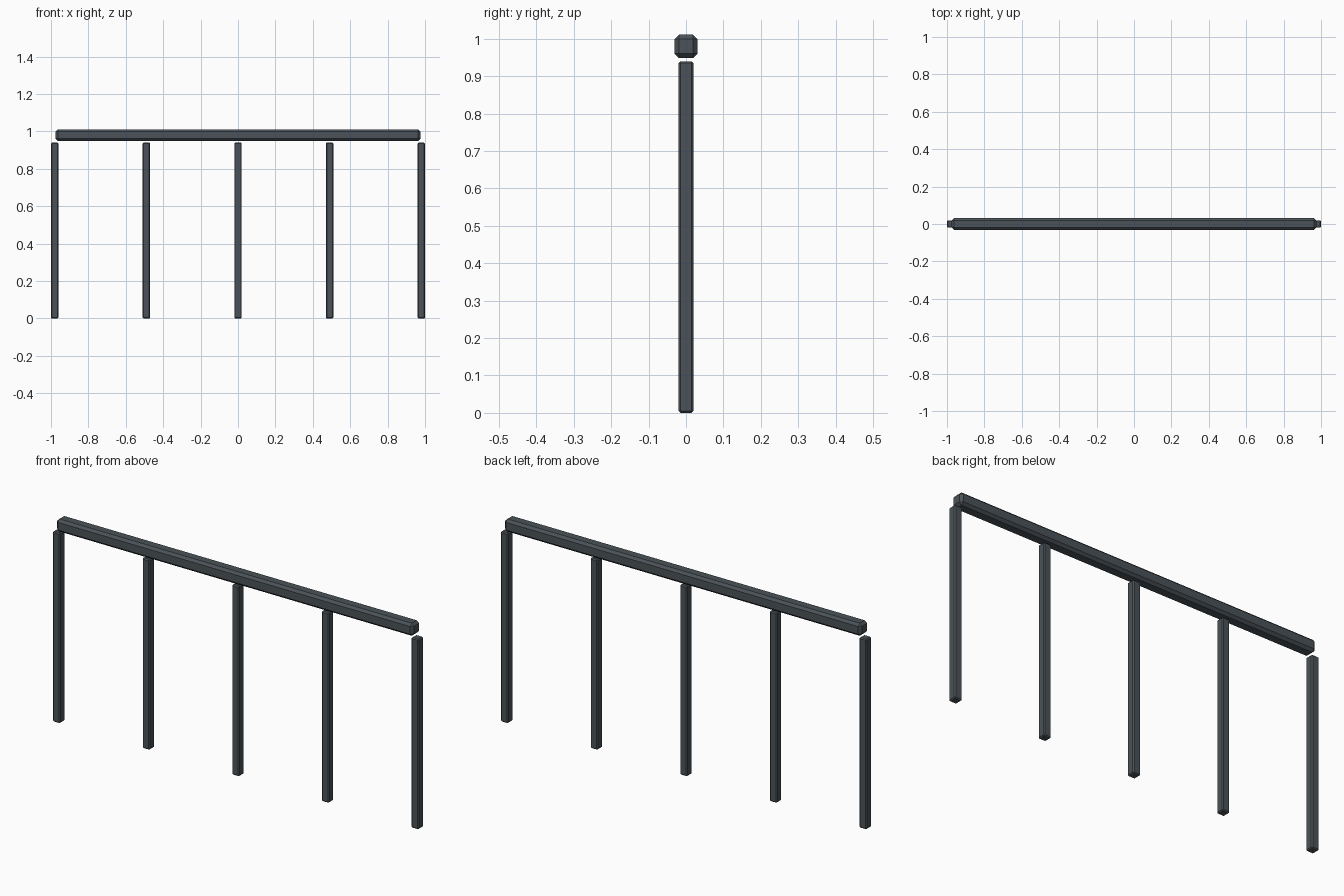
import bpy
import bmesh
from mathutils import Matrix, Vector

cube = bpy.data.objects.get("Cube")
if cube:
    bpy.data.objects.remove(cube, do_unlink=True)

# Dark painted metal
metal = bpy.data.materials.new("dark slate metal")
metal.use_nodes = True
colour = (0.07, 0.086, 0.098, 1)
metal.diffuse_color = colour
metal.node_tree.nodes["Principled BSDF"].inputs["Base Color"].default_value = colour


def chamfered_bar(name, centre, size, chamfer):
    """Box with flat chamfers along all edges."""
    bm = bmesh.new()
    bmesh.ops.create_cube(bm, size=1, matrix=Matrix.Diagonal(Vector(size)).to_4x4())
    bmesh.ops.bevel(bm, geom=bm.edges[:], offset=chamfer, segments=1,
                    profile=0.5, affect='EDGES')
    mesh = bpy.data.meshes.new(name)
    bm.to_mesh(mesh)
    bm.free()
    mesh.materials.append(metal)
    obj = bpy.data.objects.new(name, mesh)
    obj.location = centre
    bpy.context.collection.objects.link(obj)
    return obj


# Five evenly spaced posts
post_height = 0.94
for i in range(5):
    chamfered_bar(f"post_{i + 1}", ((i - 2) * 0.49, 0, post_height / 2),
                  (0.04, 0.04, post_height), 0.005)

# Handrail floating just above the posts
chamfered_bar("handrail", (0, 0, 0.98), (1.95, 0.062, 0.062), 0.012)
